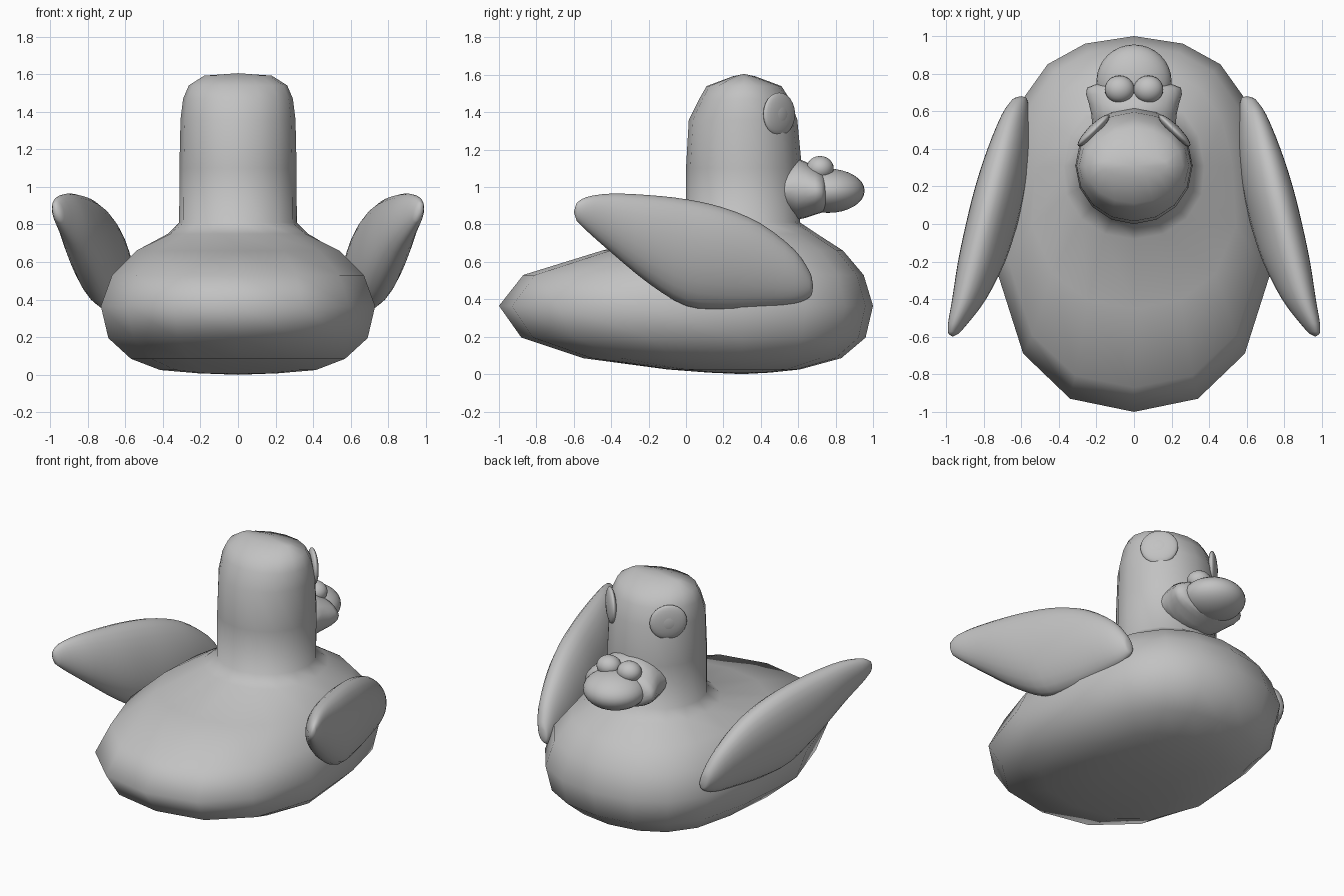
import bpy, bmesh, math
from mathutils import Vector, Matrix

if "Cube" in bpy.data.objects:
    bpy.data.objects.remove(bpy.data.objects["Cube"])

grey = bpy.data.materials.new("plain grey")
grey.diffuse_color = (0.54, 0.54, 0.54, 1)
grey.use_nodes = True
grey.node_tree.nodes["Principled BSDF"].inputs["Base Color"].default_value = grey.diffuse_color


def finish(bm, name):
    bmesh.ops.recalc_face_normals(bm, faces=bm.faces)
    for f in bm.faces:
        f.smooth = True
    me = bpy.data.meshes.new(name)
    bm.to_mesh(me)
    bm.free()
    me.materials.append(grey)
    ob = bpy.data.objects.new(name, me)
    bpy.context.collection.objects.link(ob)
    return ob


def loft(name, start, rings, end, side=1):
    """Skin closed rings and close both ends with a pole point."""
    bm = bmesh.new()
    flip = lambda p: bm.verts.new((p[0] * side, p[1], p[2]))
    a, b = flip(start), flip(end)
    rows = [[flip(p) for p in r] for r in rings]
    n = len(rows[0])
    for i in range(n):
        j = (i + 1) % n
        bm.faces.new((a, rows[0][i], rows[0][j]))
        bm.faces.new((b, rows[-1][j], rows[-1][i]))
        for r, s in zip(rows, rows[1:]):
            bm.faces.new((r[i], s[i], s[j], r[j]))
    return finish(bm, name)


def blob(name, loc, radii, turn=0, seg=24):
    bm = bmesh.new()
    bmesh.ops.create_uvsphere(bm, u_segments=seg, v_segments=seg // 2, radius=1)
    m = Matrix.Translation(loc) @ Matrix.Rotation(turn, 4, 'Z') @ Matrix.Diagonal((*radii, 1))
    bmesh.ops.transform(bm, matrix=m, verts=bm.verts)
    return finish(bm, name)


def smooth_rows(rows, steps=3):
    """Insert in-between rows along a smooth curve."""
    rows = [Vector(r) for r in rows]
    out = []
    for i in range(len(rows) - 1):
        p, q = rows[i], rows[i + 1]
        o, r = rows[max(i - 1, 0)], rows[min(i + 2, len(rows) - 1)]
        for k in range(steps):
            t = k / steps
            out.append(p + (q - o) * (t / 2) + (o * 2 - p * 5 + q * 4 - r) * (t * t / 2)
                       + (p * 3 - o - q * 3 + r) * (t ** 3 / 2))
    return out + [rows[-1]]


# Body and neck: half outline seen from above, scaled ring by ring
OUT = [(0, 1), (.26, .96), (.46, .85), (.61, .64), (.69, .3),
       (.73, -.25), (.59, -.69), (.34, -.93), (0, -1)]


def body_ring(z, front, back, half, c, mix):
    pts = []
    for k in range(16):
        x, y = OUT[k if k <= 8 else 16 - k]
        ux = x / .73 * (1 if k <= 8 else -1)
        uy = (y - .3) / (.7 if y > .3 else 1.3)
        t = k * math.pi / 8
        ux += (math.sin(t) - ux) * mix
        uy += (math.cos(t) - uy) * mix
        pts.append((ux * half, c + uy * (front - c if uy > 0 else c - back), z))
    return pts


RINGS = [  # z, front y, back y, half width, centre y, roundness
    (.008, .45, .12, .22, .3, .5), (.025, .61, -.10, .42, .3, .2), (.085, .83, -.55, .57, .3, 0),
    (.195, .96, -.88, .69, .3, 0), (.365, 1.0, -1.0, .73, .3, 0),
    (.53, .95, -.87, .67, .3, 0), (.66, .84, -.45, .55, .3, .2),
    (.75, .70, -.08, .38, .31, .7), (.81, .61, 0, .313, .31, 1),
    (1.1, .62, 0, .312, .31, 1), (1.36, .595, .015, .306, .31, 1),
    (1.47, .555, .07, .292, .31, 1), (1.54, .51, .11, .262, .31, 1),
    (1.592, .37, .25, .18, .31, 1)]
loft("body", (0, .3, 0), [body_ring(*r) for r in RINGS], (0, .31, 1.605))

# Snout flare growing out of the neck towards the bill
SNOUT = [(.45, .22, .06, .99), (.53, .222, .14, .99), (.59, .228, .165, .99), (.64, .24, .15, .985),
         (.69, .255, .128, .98), (.725, .25, .112, .975), (.745, .2, .1, .97)]
loft("snout", (0, .45, .99),
     [[(rx * math.cos(k * math.pi / 12), y, cz + rz * math.sin(k * math.pi / 12))
       for k in range(24)] for y, rx, rz, cz in SNOUT], (0, .75, .97))
blob("bill", (0, .76, .98), (.2, .195, .118), seg=32)

# Wings: y, low z, high z, inner x, outer x
WING = [(.675, .435, .50, .578, .625), (.66, .41, .55, .568, .65), (.58, .375, .665, .557, .705),
        (.4, .352, .805, .555, .78), (.2, .342, .89, .575, .845), (0, .365, .935, .62, .895),
        (-.2, .485, .957, .685, .937), (-.4, .65, .965, .787, .968),
        (-.53, .765, .947, .885, .99), (-.585, .82, .915, .935, .988)]


def wing_ring(y, lo, hi, xa, xb):
    pts = []
    for k in range(24):
        t = k * math.pi / 12
        pts.append(((xa + xb) / 2 + (xb - xa) / 2 * math.cos(t - 1.25), y,
                    (lo + hi) / 2 + (hi - lo) / 2 * math.cos(t)))
    return pts


for s, label in ((1, "right"), (-1, "left")):
    loft(label + "_wing", (.6, .68, .47), [wing_ring(*w) for w in smooth_rows(WING)],
         (.965, -.6, .867), s)
    # Nostril bumps, eyes and pupils
    blob(label + "_nostril", (s * .077, .717, 1.1), (.079, .073, .066))
    blob(label + "_eye", (s * .215, .498, 1.39), (.117, .029, .115), -s * math.radians(45))
    blob(label + "_pupil", (s * .221, .504, 1.39), (.07, .022, .07), -s * math.radians(45))
